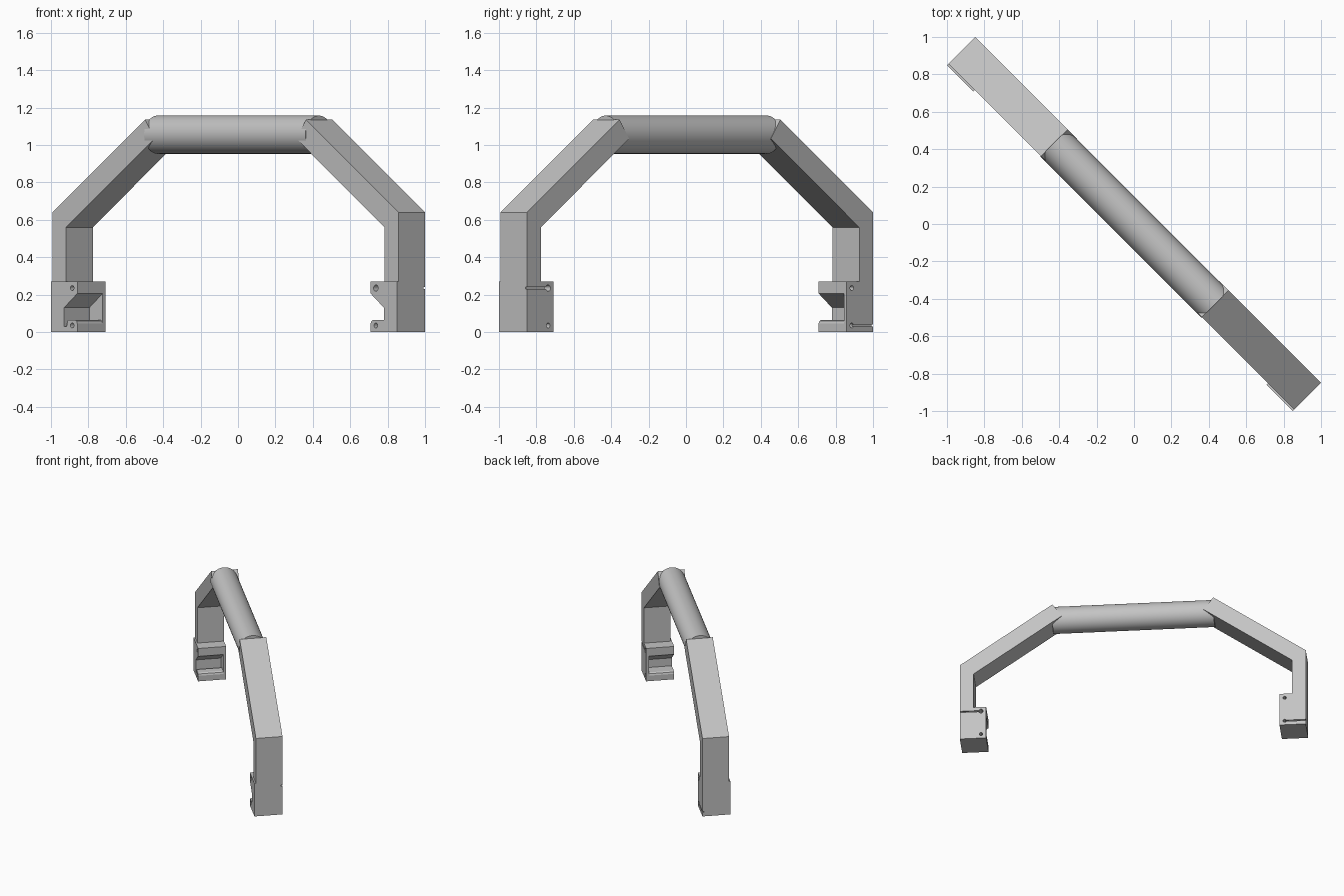
import bpy, bmesh, math
from mathutils import Matrix

if "Cube" in bpy.data.objects:
    bpy.data.objects.remove(bpy.data.objects["Cube"], do_unlink=True)

# One satin grey for the whole handle
GREY = (0.55, 0.55, 0.55, 1)
grey = bpy.data.materials.new("satin_grey")
grey.use_nodes = True
grey.diffuse_color = GREY
grey.node_tree.nodes["Principled BSDF"].inputs["Base Color"].default_value = GREY

# The handle is built along x, then turned to lie on the diagonal
TURN = -math.pi / 4
HALF = 0.106      # half depth of the handle
LEG_FRONT = -0.095  # legs sit slightly behind the clamp face
END = 1.308       # outer face of each leg


def make_object(name, bm):
    bmesh.ops.recalc_face_normals(bm, faces=bm.faces)
    mesh = bpy.data.meshes.new(name)
    bm.to_mesh(mesh)
    bm.free()
    mesh.materials.append(grey)
    obj = bpy.data.objects.new(name, mesh)
    bpy.context.collection.objects.link(obj)
    obj.rotation_euler.z = TURN
    return obj


def prism(name, outline, y0, y1, side):
    """Extrude an x-z outline along y; side = -1 mirrors it."""
    bm = bmesh.new()
    face = bm.faces.new([bm.verts.new((side * x, y0, z)) for x, z in outline])
    made = bmesh.ops.extrude_face_region(bm, geom=[face])["geom"]
    bmesh.ops.translate(bm, vec=(0, y1 - y0, 0),
                        verts=[v for v in made if isinstance(v, bmesh.types.BMVert)])
    return make_object(name, bm)


def rod(name, radius, length, sides, matrix):
    bm = bmesh.new()
    bmesh.ops.create_cone(bm, cap_ends=True, segments=sides, radius1=radius,
                          radius2=radius, depth=length, matrix=matrix)
    return make_object(name, bm)


def cut(obj, cutters):
    """Subtract the cutters, keep the result and drop the helpers."""
    for cutter in cutters:
        cutter.hide_render = True
        mod = obj.modifiers.new("cut", 'BOOLEAN')
        mod.operation, mod.solver, mod.object = 'DIFFERENCE', 'EXACT', cutter
    bpy.context.view_layer.update()
    result = obj.evaluated_get(bpy.context.evaluated_depsgraph_get())
    mesh = bpy.data.meshes.new_from_object(result)
    obj.modifiers.clear()
    obj.data = mesh
    for cutter in cutters:
        bpy.data.objects.remove(cutter, do_unlink=True)


def box_outline(x0, x1, z0, z1):
    return [(x0, z0), (x1, z0), (x1, z1), (x0, z1)]


# Round grip bar
grip = rod("grip_bar", 0.102, 1.22, 64,
           Matrix.Translation((0, 0.002, 1.055)) @ Matrix.Rotation(math.pi / 2, 4, 'Y'))

ARM = [(END, 0.27), (END, 0.64), (0.608, 1.135),
       (0.536, 1.033), (1.204, 0.56), (1.204, 0.27)]
NOTCH = [(1.0, 0.205), (1.11, 0.205), (1.209, 0.13)]
LIP = [(1.125, 0.065), (1.114, 0.058), (1.109, 0.045), (1.0, 0.045)]

for side, label in ((1, "left"), (-1, "right")):
    # Bent leg and arm
    prism(label + "_leg", ARM, LEG_FRONT, HALF, side)

    # Clamp block with an undercut opening, closed by a thin back wall
    clamp = prism(label + "_clamp", box_outline(1.109, END, 0, 0.27), -HALF, HALF, side)
    foot = [(1.209, 0.065)] if side > 0 else [(1.209, 0.03), (1.19, 0.03), (1.18, 0.065)]
    cutters = [prism("notch_cutter", NOTCH + foot + LIP, -0.2, 0.085, side)]

    # Screw holes through the jaw and the lip
    for z, big in ((0.235, side > 0), (0.035, False)):
        place = Matrix.Translation((side * 1.148, 0, z)) @ Matrix.Rotation(math.pi / 2, 4, 'X')
        cutters.append(rod("hole_cutter", 0.017 if big else 0.013, 0.5, 20, place))

    # Narrow groove from one screw to the outer edge of the back wall
    z = 0.235 if side > 0 else 0.035
    cutters.append(prism("groove_cutter", box_outline(1.15, 1.4, z - 0.005, z + 0.005),
                         HALF - 0.012, 0.2, side))
    cut(clamp, cutters)

# Smooth the round grip, keep its end rims sharp
bpy.ops.object.select_all(action='DESELECT')
grip.select_set(True)
bpy.context.view_layer.objects.active = grip
bpy.ops.object.shade_smooth_by_angle(angle=math.radians(30))
